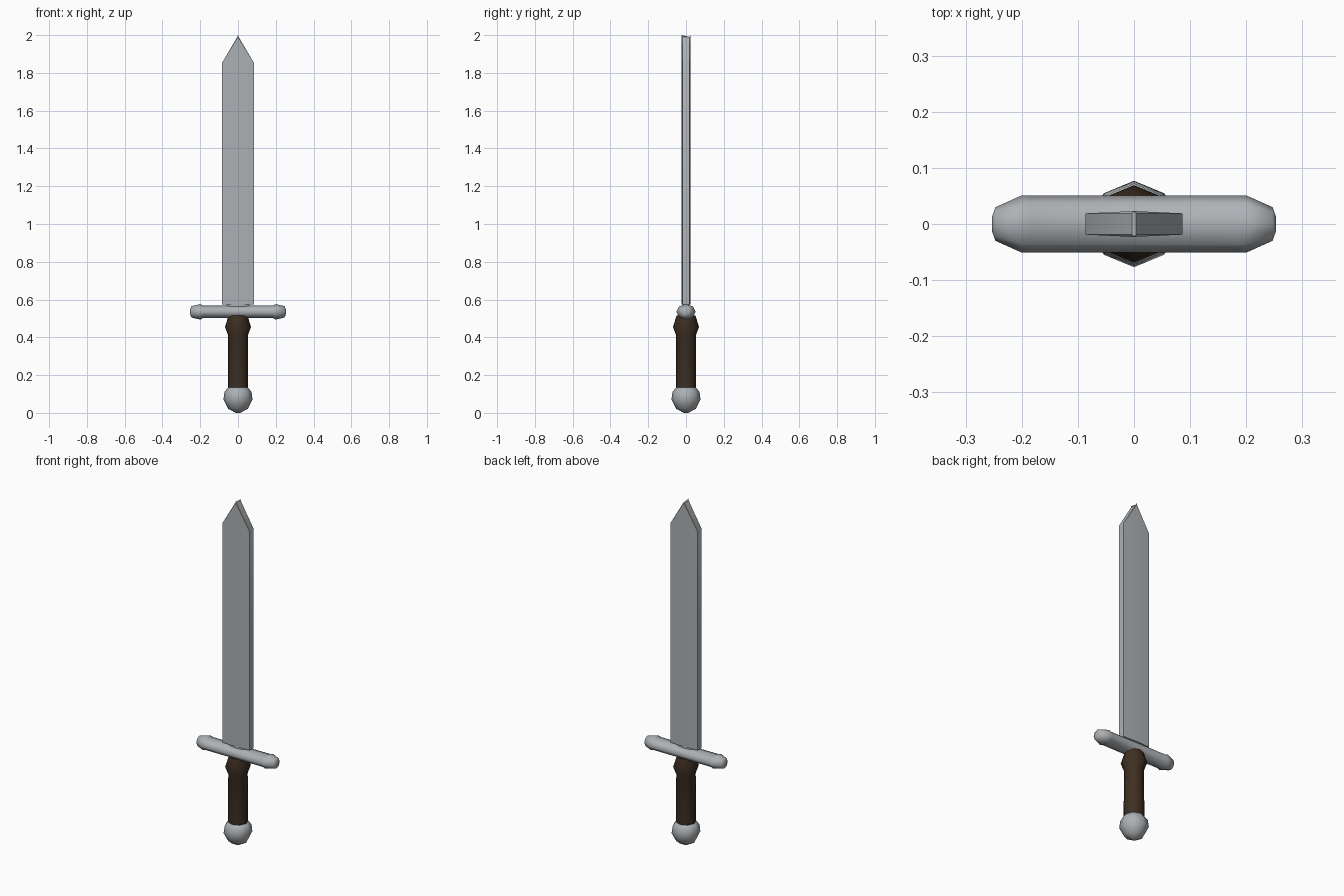
import bpy, bmesh, math
from mathutils import Matrix

cube = bpy.data.objects.get("Cube")
if cube:
    bpy.data.objects.remove(cube, do_unlink=True)


def material(name, rgb, metallic=0.0):
    mat = bpy.data.materials.new(name)
    mat.use_nodes = True
    mat.diffuse_color = (*rgb, 1)
    bsdf = mat.node_tree.nodes["Principled BSDF"]
    bsdf.inputs["Base Color"].default_value = (*rgb, 1)
    bsdf.inputs["Roughness"].default_value = 0.6
    return mat


steel = material("steel grey", (0.42, 0.44, 0.46))
leather = material("dark brown leather", (0.048, 0.028, 0.016))


def loft(name, rings, mat, angle, transform=None):
    """Skin a closed solid over equal-sized rings of points."""
    bm = bmesh.new()
    loops = [[bm.verts.new(p) for p in ring] for ring in rings]
    n = len(loops[0])
    for a, b in zip(loops, loops[1:]):
        for i in range(n):
            j = (i + 1) % n
            bm.faces.new((a[i], a[j], b[j], b[i]))
    bm.faces.new(loops[0][::-1])
    bm.faces.new(loops[-1])
    if transform:
        bm.transform(transform)
    bmesh.ops.remove_doubles(bm, verts=bm.verts, dist=0.0001)
    bmesh.ops.recalc_face_normals(bm, faces=bm.faces)
    mesh = bpy.data.meshes.new(name)
    bm.to_mesh(mesh)
    bm.free()
    mesh.materials.append(mat)
    obj = bpy.data.objects.new(name, mesh)
    bpy.context.collection.objects.link(obj)
    bpy.ops.object.select_all(action="DESELECT")
    bpy.context.view_layer.objects.active = obj
    obj.select_set(True)
    bpy.ops.object.shade_smooth_by_angle(angle=math.radians(angle))
    return obj


def ring(rx, ry, z, sides=8):
    turn = math.tau / sides
    return [(rx * math.cos(i * turn), ry * math.sin(i * turn), z)
            for i in range(sides)]


def blade_ring(half_width, z_edge, z_mid):
    """Flat blade section with a shallow ridge down the middle."""
    w, t, ridge = half_width, 0.019, 0.023
    return [(-w, -t, z_edge), (0, -ridge, z_mid), (w, -t, z_edge),
            (w, t, z_edge), (0, ridge, z_mid), (-w, t, z_edge)]


# Blade: straight body with a pointed tip
loft("blade", [blade_ring(0.086, 0.575, 0.575),
               blade_ring(0.086, 1.85, 1.99),
               blade_ring(0.004, 1.99, 2.0)], steel, 40)
loft("blade_tang", [ring(0.06, 0.018, 0.54), ring(0.06, 0.018, 0.58)], steel, 40)

# Crossguard: bar lying along x with slightly swollen, tapered ends
half = [(0.253, 0.013, 0.014), (0.247, 0.03, 0.03),
        (0.2, 0.051, 0.041), (0.185, 0.051, 0.033)]
guard = [(-x, ry, rz) for x, ry, rz in half]
guard += [(x, ry, rz) for x, ry, rz in reversed(half)]
along_x = Matrix.Translation((0, 0, 0.535)) @ Matrix.Rotation(math.pi / 2, 4, "Y")
loft("crossguard", [ring(rz, ry, x) for x, ry, rz in guard], steel, 60, along_x)

# Grip: round handle flaring under the guard
grip = [(0.054, 0.12), (0.052, 0.41), (0.069, 0.455), (0.05, 0.515)]
loft("grip", [ring(r, r, z) for r, z in grip], leather, 60)

# Pommel: faceted ball, flattened where it meets the grip
pommel = [(0.012, 0.0), (0.052, 0.022), (0.077, 0.07),
          (0.072, 0.11), (0.052, 0.136)]
loft("pommel", [ring(r, r, z) for r, z in pommel], steel, 60)
